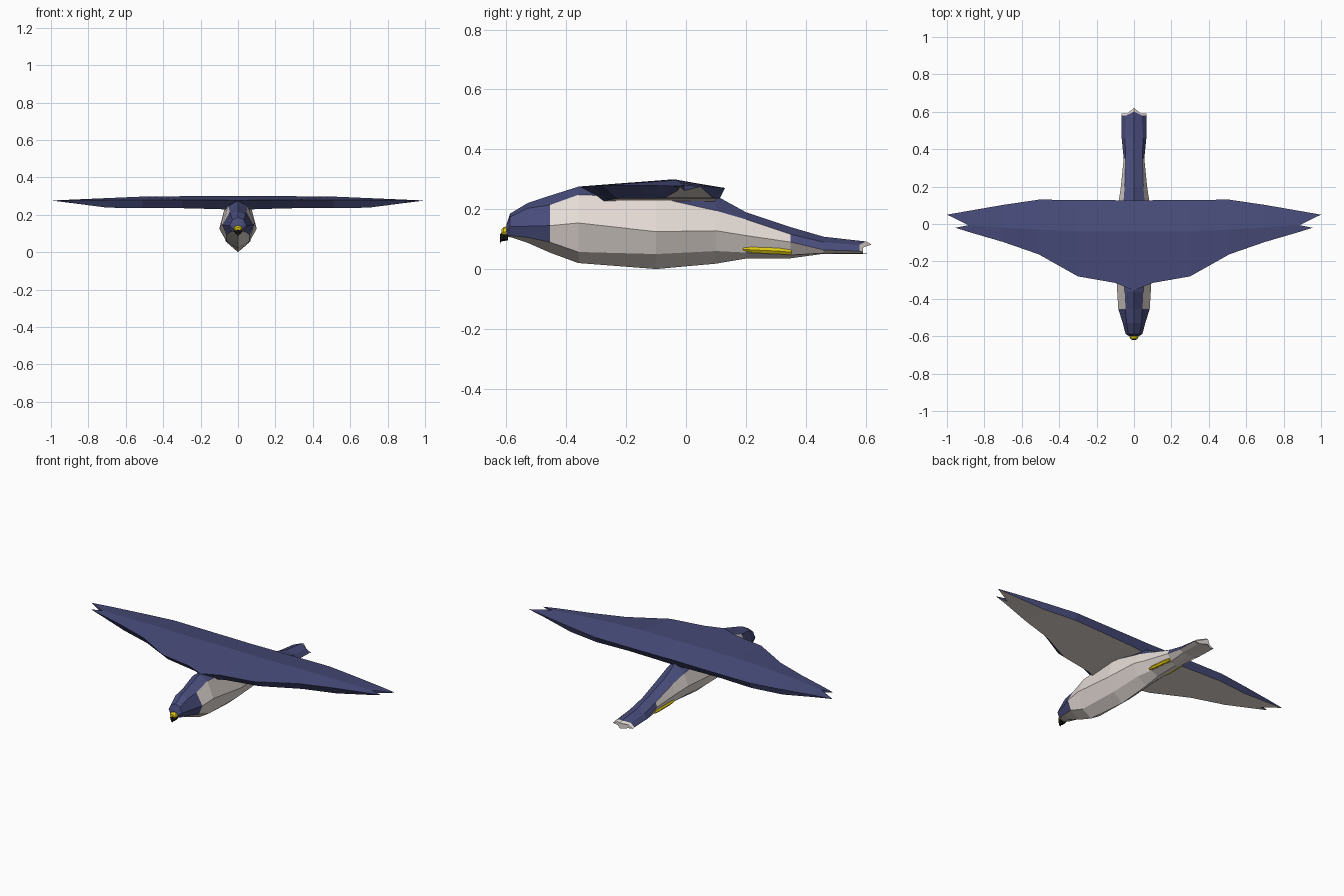
import bpy, bmesh, math
from mathutils import Matrix

cube = bpy.data.objects.get("Cube")
if cube:
    bpy.data.objects.remove(cube, do_unlink=True)


def material(name, rgb):
    m = bpy.data.materials.new(name)
    m.use_nodes = True
    m.diffuse_color = (*rgb, 1)
    b = next(n for n in m.node_tree.nodes if n.type == 'BSDF_PRINCIPLED')
    b.inputs["Base Color"].default_value = (*rgb, 1)
    b.inputs["Roughness"].default_value = 0.8
    return m


BLUE = material("slate blue", (0.065, 0.072, 0.195))
CREAM = material("pale cream", (0.78, 0.71, 0.67))
YELLOW = material("yellow", (0.74, 0.58, 0.005))
BLACK = material("black", (0.008, 0.008, 0.008))


def finish(name, bm, mats):
    bmesh.ops.remove_doubles(bm, verts=bm.verts, dist=1e-5)
    bmesh.ops.recalc_face_normals(bm, faces=bm.faces)
    me = bpy.data.meshes.new(name)
    bm.to_mesh(me)
    bm.free()
    for m in mats:
        me.materials.append(m)
    ob = bpy.data.objects.new(name, me)
    bpy.context.collection.objects.link(ob)
    return ob


def loft(name, rings, mats, rule):
    """Skin a list of closed rings; rule(segment, band) gives the material."""
    bm = bmesh.new()
    vs = [[bm.verts.new(p) for p in r] for r in rings]
    n = len(vs[0])
    for i in range(len(vs) - 1):
        for j in range(n):
            k = (j + 1) % n
            f = bm.faces.new((vs[i][j], vs[i][k], vs[i + 1][k], vs[i + 1][j]))
            f.material_index = rule(i, min(j, n - 1 - j))
    for end, seg in ((vs[0], 0), (vs[-1], len(vs) - 2)):
        bm.faces.new(end).material_index = rule(seg, 0)
    return finish(name, bm, mats)


# Body: y, top z, upper (x, z), side (x, z), lower (x, z), keel z, centre sweep
sections = [
    (-.60, .15, .020, .142, .026, .126, .016, .112, .108, 0),
    (-.588, .185, .030, .174, .045, .142, .030, .112, .107, 0),
    (-.53, .22, .040, .203, .060, .143, .045, .106, .088, 0),
    (-.455, .245, .045, .214, .084, .145, .062, .090, .055, 0),
    (-.36, .275, .050, .248, .090, .154, .060, .057, .020, 0),
    (-.10, .285, .070, .240, .100, .125, .058, .050, .000, 0),
    (.10, .245, .058, .195, .085, .128, .055, .060, .018, 0),
    (.20, .190, .050, .166, .070, .112, .045, .055, .035, 0),
    (.35, .140, .045, .116, .055, .090, .035, .047, .036, 0),
    (.46, .108, .048, .090, .066, .064, .040, .053, .051, 0),
    (.580, .092, .042, .081, .066, .060, .040, .052, .050, .022),
    (.592, .082, .036, .072, .066, .056, .036, .052, .050, .028),
]
rings = []
for y, t, ux, uz, sx, sz, lx, lz, b, sweep in sections:
    half = [(ux, uz), (sx, sz), (lx, lz)]
    rings.append([(0, y + sweep, t)] + [(x, y, z) for x, z in half]
                 + [(0, y + sweep, b)] + [(-x, y, z) for x, z in reversed(half)])


def body_colour(seg, band):
    if seg == len(sections) - 2:          # pale tail tip
        return 1
    if seg < 3:                           # hood above a pale throat
        return 1 if band == 3 else 0
    if seg >= 8:                          # tail
        return 0 if band <= 1 else 1
    return 0 if band == 0 else 1          # back stripe over pale flanks


loft("body", rings, [BLUE, CREAM], body_colour)

# Wings: x, leading y, ridge y, trailing y, top z of each, underside z
stations = [
    (0, -.355, -.04, .125, .276, .300, .270, .225),
    (.10, -.315, -.04, .127, .279, .300, .270, .230),
    (.30, -.280, -.04, .129, .280, .299, .270, .235),
    (.51, -.162, -.03, .130, .280, .297, .271, .235),
    (.70, -.096, -.02, .102, .279, .289, .273, .238),
    (.885, -.042, -.006, .070, .278, .281, .276, .262),
]
tips = [(.955, -.02, .276), (1.0, .05, .276)]


def wing(name, s):
    bm = bmesh.new()
    tops, lows = [], []
    for x, l, m, t, zl, zm, zt, zb in stations:
        c = (t - l)
        tops.append([bm.verts.new((s * x, y, z)) for y, z in ((l, zl), (m, zm), (t, zt))])
        lows.append([bm.verts.new((s * x, y, zb)) for y in (l + .12 * c, m, t - .06 * c)])
    for i in range(len(stations) - 1):
        a, b, c, d = tops[i], tops[i + 1], lows[i], lows[i + 1]
        for j in (0, 1):
            bm.faces.new((a[j], a[j + 1], b[j + 1], b[j]))
            bm.faces.new((c[j], c[j + 1], d[j + 1], d[j])).material_index = 1
        for j in (0, 2):                  # blue rim along both edges
            bm.faces.new((a[j], b[j], d[j], c[j]))
    # forked wing tip
    a, c = tops[-1], lows[-1]
    for j, (x, y, z) in enumerate(tips):
        p = bm.verts.new((s * x, y, z))
        bm.faces.new((a[j], a[j + 1], p))
        bm.faces.new((c[j], c[j + 1], p)).material_index = 1
        for k in (j, j + 1):
            bm.faces.new((a[k], c[k], p))
    # root closing face
    a, c = tops[0], lows[0]
    bm.faces.new((a[0], a[1], a[2], c[2], c[1], c[0]))
    finish(name, bm, [BLUE, CREAM])


wing("left_wing", 1)
wing("right_wing", -1)


def ring(y, z, rx, rz, n=8):
    return [(rx * math.cos(2 * math.pi * k / n), y, z + rz * math.sin(2 * math.pi * k / n))
            for k in range(n)]


# Beak: yellow cere and a hooked black tip
loft("cere", [ring(-.590, .126, .026, .020), ring(-.610, .124, .022, .016),
              ring(-.617, .122, .014, .011)], [YELLOW], lambda i, j: 0)
loft("beak", [ring(-.594, .112, .022, .016), ring(-.612, .110, .019, .017),
              ring(-.621, .104, .009, .012), ring(-.619, .090, .004, .004)],
     [BLACK], lambda i, j: 0)

# Feet tucked back under the tail
for name, s in (("left_foot", 1), ("right_foot", -1)):
    foot = [[(x + s * cx, y, z) for x, _, z in ring(0, cz, .012, r, 6)]
            for y, cx, cz, r in ((.19, .046, .066, .006), (.22, .048, .064, .011),
                                 (.31, .042, .060, .012), (.352, .038, .056, .009))]
    loft(name, foot, [YELLOW], lambda i, j: 0)
